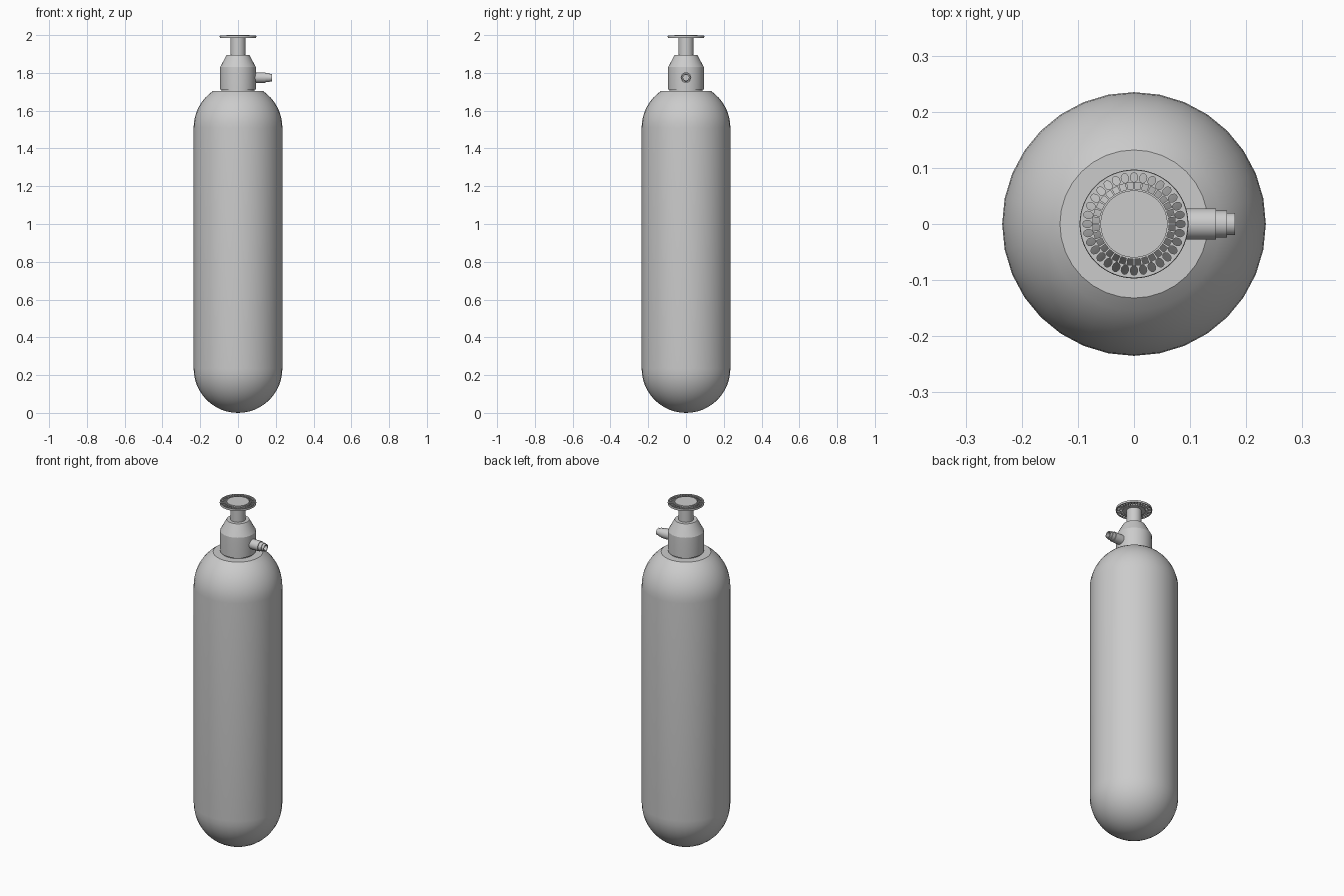
import bpy, bmesh, math
from mathutils import Matrix

if "Cube" in bpy.data.objects:
    bpy.data.objects.remove(bpy.data.objects["Cube"])

PI = math.pi


def lathe(name, profile, sides=32, matrix=None, angle=30):
    """Revolve an (r, z) profile about z."""
    bm = bmesh.new()
    verts = [bm.verts.new((r, 0, z)) for r, z in profile]
    edges = [bm.edges.new(p) for p in zip(verts, verts[1:])]
    bmesh.ops.spin(bm, geom=verts + edges, cent=(0, 0, 0), axis=(0, 0, 1),
                   angle=2 * PI, steps=sides, use_duplicate=False)
    bmesh.ops.remove_doubles(bm, verts=bm.verts, dist=1e-5)
    bmesh.ops.recalc_face_normals(bm, faces=bm.faces)
    if matrix:
        bm.transform(matrix)
    mesh = bpy.data.meshes.new(name)
    bm.to_mesh(mesh)
    bm.free()
    ob = bpy.data.objects.new(name, mesh)
    bpy.context.collection.objects.link(ob)
    smooth(ob, angle)
    return ob


def smooth(ob, angle=30):
    bpy.ops.object.select_all(action='DESELECT')
    ob.select_set(True)
    bpy.context.view_layer.objects.active = ob
    bpy.ops.object.shade_smooth_by_angle(angle=math.radians(angle))


# Tank: round bottom, straight wall, dome cut flat at the neck
R = 0.235
bottom = [(R * math.sin(a), R - R * math.cos(a)) for a in [i * PI / 24 for i in range(13)]]
cut = math.acos(0.132 / R)
top = [(R * math.cos(a), 1.51 + R * math.sin(a)) for a in [i * cut / 8 for i in range(9)]]
lathe("tank", bottom + top + [(0, top[-1][1])])

# Neck seal, valve body and spindle
lathe("neck_collar", [(0, 1.69), (0.088, 1.69), (0.088, 1.715), (0, 1.715)])
lathe("valve_body", [(0, 1.711), (0.095, 1.711), (0.096, 1.80), (0.095, 1.83),
                     (0.060, 1.895), (0, 1.895)], angle=25)
lathe("spindle", [(0, 1.885), (0.040, 1.885), (0.040, 1.99), (0, 1.99)])

# Stepped hollow outlet pointing along +x
outlet = [(0, 0.07), (0.028, 0.07), (0.028, 0.146), (0.024, 0.146), (0.024, 0.166),
          (0.020, 0.166), (0.020, 0.18), (0.015, 0.18), (0.015, 0.12), (0, 0.12)]
lathe("outlet_nozzle", outlet, 24,
      Matrix.Translation((0, 0, 1.775)) @ Matrix.Rotation(PI / 2, 4, 'Y'))

# Handwheel: perforated plate made from a filled flat curve
curve = bpy.data.curves.new("handwheel_plate", 'CURVE')
curve.dimensions = '2D'
curve.fill_mode = 'BOTH'
curve.extrude = 0.004


def outline(points):
    s = curve.splines.new('POLY')
    s.points.add(len(points) - 1)
    for p, (x, y) in zip(s.points, points):
        p.co = (x, y, 0, 1)
    s.use_cyclic_u = True


def polar(radius, a, u, v):
    """Offset (u radial, v sideways) from a point on a circle."""
    c, s = math.cos(a), math.sin(a)
    return ((radius + u) * c - v * s, (radius + u) * s + v * c)


N = 32
outline([polar(0.094, i * 2 * PI / 64, 0, 0) for i in range(64)])
for i in range(N):
    a = 2 * PI * i / N
    outline([polar(0.083, a, 0.0085 * math.cos(t), 0.0066 * math.sin(t))
             for t in [k * PI / 5 for k in range(10)]])
    b = a + PI / N
    outline([polar(0.068, b, u, v) for u, v in
             [(-0.0055, -0.0048), (0.0055, -0.0052), (0.0055, 0.0052), (-0.0055, 0.0048)]])
plate = bpy.data.objects.new("handwheel_plate", curve)
bpy.context.collection.objects.link(plate)
plate.location.z = 1.992
bpy.ops.object.select_all(action='DESELECT')
plate.select_set(True)
bpy.context.view_layer.objects.active = plate
bpy.ops.object.convert(target='MESH')
smooth(bpy.context.view_layer.objects.active)

# Handwheel rim and centre cap
lathe("handwheel_rim", [(0.0925, 1.986), (0.096, 1.986), (0.097, 1.992), (0.096, 1.998),
                        (0.0925, 1.998), (0.0925, 1.986)], 64)
lathe("handwheel_cap", [(0, 1.986), (0.060, 1.986), (0.060, 2.0), (0, 2.0)])
